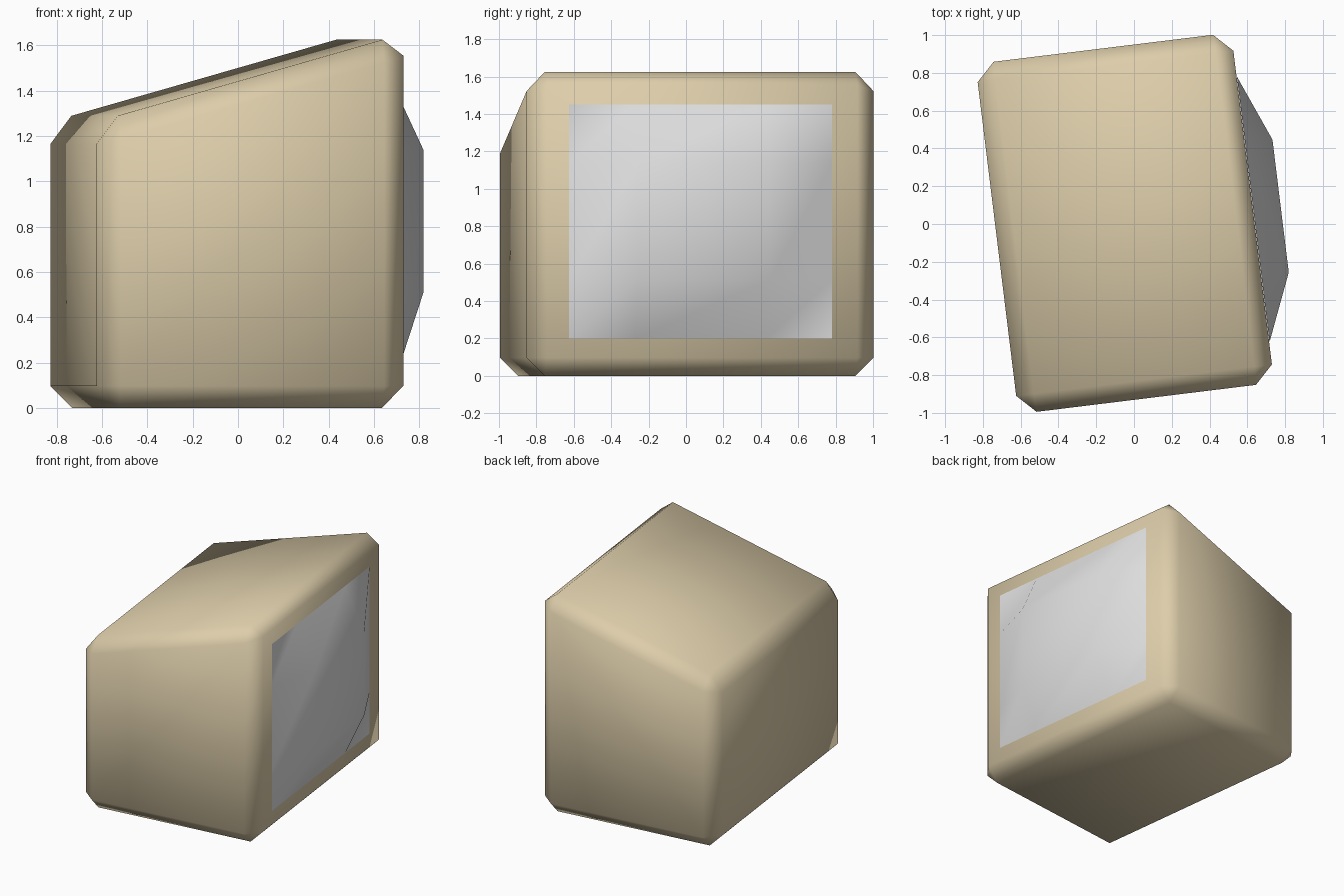
import bpy, bmesh, math

if "Cube" in bpy.data.objects:
    bpy.data.objects.remove(bpy.data.objects["Cube"])

TURN = math.radians(7)          # whole model is turned slightly about z


def material(name, rgb):
    m = bpy.data.materials.new(name)
    m.diffuse_color = (*rgb, 1)
    m.use_nodes = True
    m.node_tree.nodes["Principled BSDF"].inputs["Base Color"].default_value = m.diffuse_color
    return m


def add_object(name, bm, mat):
    bmesh.ops.recalc_face_normals(bm, faces=bm.faces)
    for f in bm.faces:
        f.smooth = True
    me = bpy.data.meshes.new(name)
    bm.to_mesh(me)
    bm.free()
    me.materials.append(mat)
    ob = bpy.data.objects.new(name, me)
    ob.rotation_euler.z = TURN
    bpy.context.collection.objects.link(ob)
    return ob


beige = material("beige casing", (0.72, 0.61, 0.40))
grey = material("light grey glass", (0.74, 0.74, 0.74))

# Casing: side profile with a sloping top, extruded across y, edges chamfered
profile = [(-0.73, 0), (0.634, 0), (0.634, 1.652), (-0.73, 1.263)]
bm = bmesh.new()
base = bm.faces.new([bm.verts.new((x, -0.924, z)) for x, z in profile])
ext = bmesh.ops.extrude_face_region(bm, geom=[base])
bmesh.ops.translate(bm, vec=(0, 1.867, 0),
                    verts=[g for g in ext["geom"] if isinstance(g, bmesh.types.BMVert)])
bmesh.ops.recalc_face_normals(bm, faces=bm.faces)
bmesh.ops.bevel(bm, geom=list(bm.edges), offset=0.097, offset_type='OFFSET',
                segments=1, profile=0.5, affect='EDGES')
add_object("casing", bm, beige)

# Screen: bulging grid, raised in the middle, every cell split the same way
steps = (-1, -0.5, 0.5, 1)
bm = bmesh.new()
grid = [[bm.verts.new((0.782 if max(abs(u), abs(v)) < 1 else 0.636,
                       0.708 * u, 0.825 + 0.625 * v))
         for v in steps] for u in steps]
for i in range(3):
    for j in range(3):
        a, b = grid[i][j], grid[i + 1][j]
        c, d = grid[i + 1][j + 1], grid[i][j + 1]
        bm.faces.new((a, b, c))
        bm.faces.new((a, c, d))
screen = add_object("screen", bm, grey)
if screen.data.polygons[8].normal.x < 0:
    screen.data.flip_normals()
